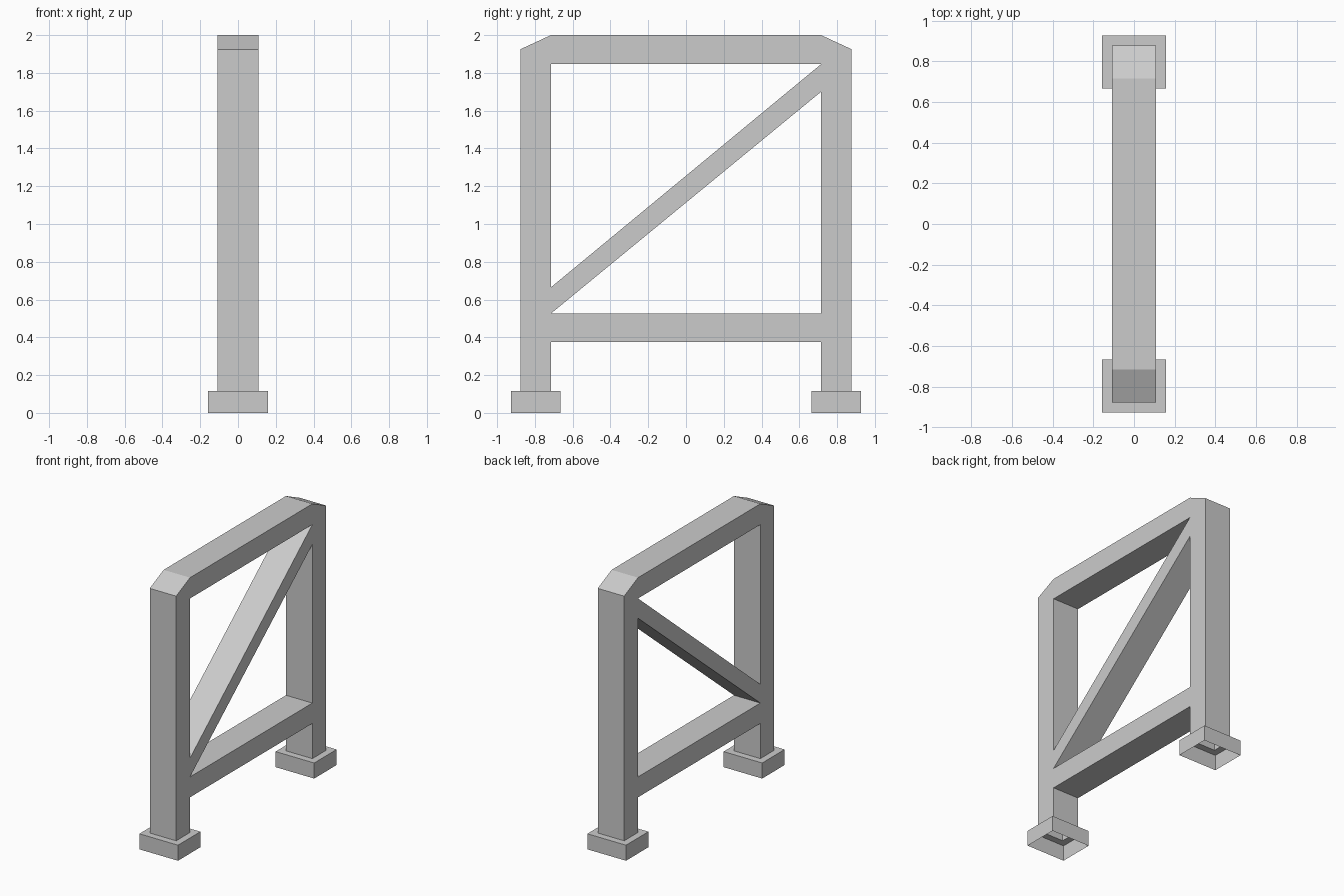
import bpy, bmesh
from mathutils import Matrix

if "Cube" in bpy.data.objects:
    bpy.data.objects.remove(bpy.data.objects["Cube"])

HALF_X = 0.108            # half depth of the frame
OUT, INN = 0.877, 0.715   # outer and inner faces of the posts
FOOT_H, MARGIN = 0.115, 0.05
TOP = 2.0


def add_object(name, bm):
    bmesh.ops.recalc_face_normals(bm, faces=bm.faces)
    mesh = bpy.data.meshes.new(name)
    bm.to_mesh(mesh)
    bm.free()
    obj = bpy.data.objects.new(name, mesh)
    bpy.context.collection.objects.link(obj)
    return obj


# Side profile (y, z) as counter-clockwise panels sharing their corners
panels = [
    # left post
    [(-OUT, FOOT_H), (-INN, FOOT_H), (-INN, .375), (-INN, .526), (-INN, .665),
     (-INN, 1.846), (-INN, TOP), (-OUT, 1.925)],
    # right post
    [(INN, FOOT_H), (OUT, FOOT_H), (OUT, 1.925), (INN, TOP), (INN, 1.846),
     (INN, 1.70), (INN, .526), (INN, .375)],
    # top rail
    [(-INN, 1.846), (INN, 1.846), (INN, TOP), (-INN, TOP)],
    # lower rail
    [(-INN, .375), (INN, .375), (INN, .526), (-INN, .526)],
    # diagonal brace
    [(-INN, .526), (INN, 1.70), (INN, 1.846), (-INN, .665)],
]

# Frame: hollow shell, both sides plus walls along every free edge
bm = bmesh.new()
points = {p for panel in panels for p in panel}
vert = {(s, p): bm.verts.new((s * HALF_X, *p)) for s in (-1, 1) for p in points}
edges = {(p[i - 1], p[i]) for p in panels for i in range(len(p))}
for panel in panels:
    bm.faces.new([vert[1, p] for p in panel])
    bm.faces.new([vert[-1, p] for p in reversed(panel)])
for a, b in edges:
    post_bottom = a[1] == b[1] == FOOT_H      # posts stay open into the feet
    if (b, a) not in edges and not post_bottom:
        bm.faces.new([vert[1, b], vert[1, a], vert[-1, a], vert[-1, b]])
add_object("frame", bm)

# Feet: caps open underneath, with a hole in the top where the post enters
for name, side in (("front_foot", -1), ("back_foot", 1)):
    bm = bmesh.new()
    size = (2 * (HALF_X + MARGIN), OUT - INN + 2 * MARGIN, FOOT_H)
    centre = (0, side * (OUT + INN) / 2, FOOT_H / 2)
    bmesh.ops.create_cube(bm, size=1, matrix=Matrix.LocRotScale(centre, None, size))
    bm.normal_update()
    top = [f for f in bm.faces if f.normal.z > 0.5]
    bottom = [f for f in bm.faces if f.normal.z < -0.5]
    bmesh.ops.inset_region(bm, faces=top, thickness=MARGIN, use_even_offset=True)
    bmesh.ops.delete(bm, geom=top + bottom, context='FACES')
    add_object(name, bm)
